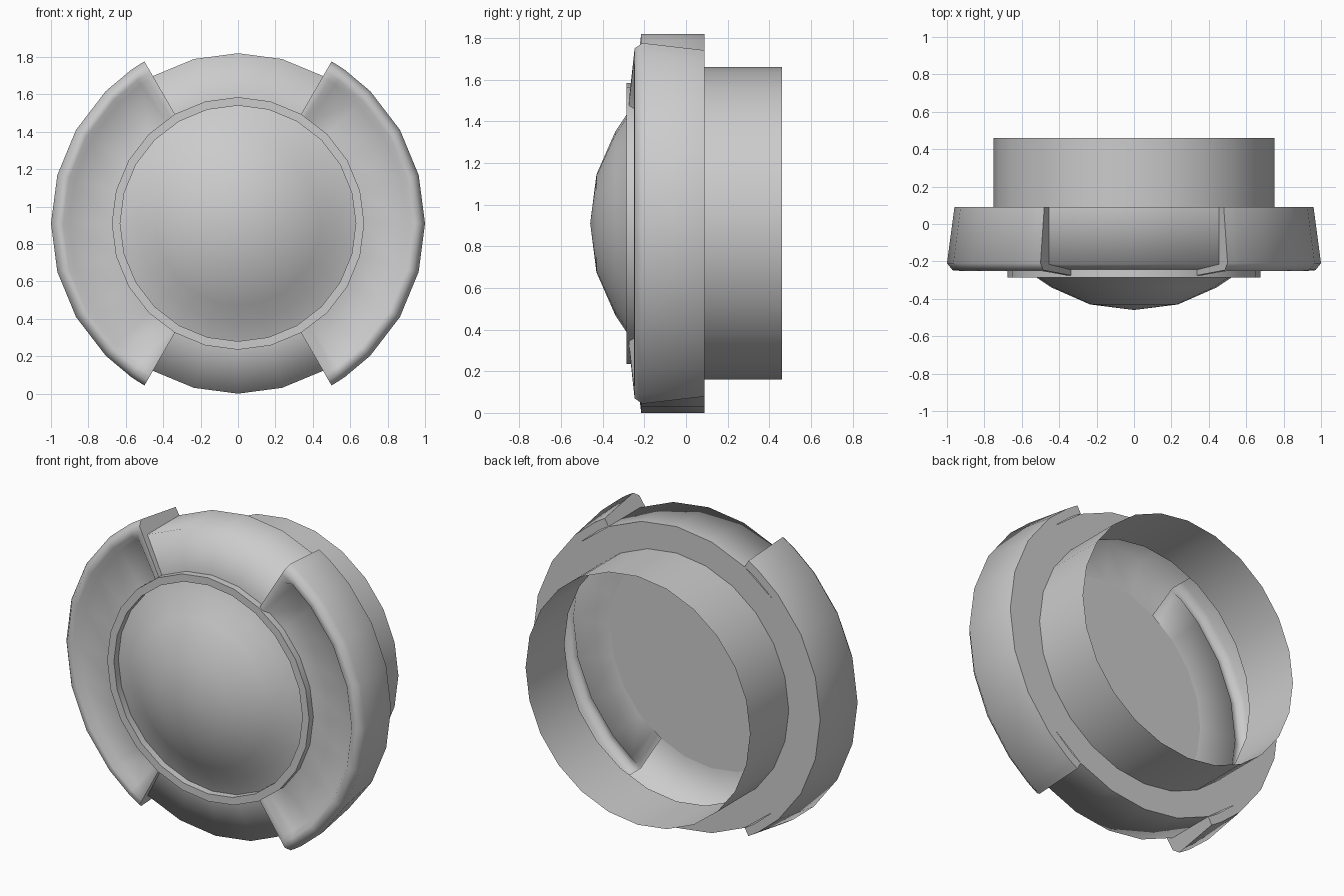
import bpy, bmesh, math

if "Cube" in bpy.data.objects:
    bpy.data.objects.remove(bpy.data.objects["Cube"])

CZ = 0.91          # height of the round axis
STEP = 15          # 24-sided rounds


def point(r, y, deg):
    a = math.radians(deg)
    return (r * math.cos(a), y, CZ + r * math.sin(a))


def finish(bm, name, smooth=40):
    bmesh.ops.remove_doubles(bm, verts=bm.verts, dist=1e-4)
    bmesh.ops.recalc_face_normals(bm, faces=bm.faces)
    mesh = bpy.data.meshes.new(name)
    bm.to_mesh(mesh)
    bm.free()
    ob = bpy.data.objects.new(name, mesh)
    bpy.context.collection.objects.link(ob)
    bpy.ops.object.select_all(action='DESELECT')
    ob.select_set(True)
    bpy.context.view_layer.objects.active = ob
    bpy.ops.object.shade_smooth_by_angle(angle=math.radians(smooth))
    return ob


def sweep(bm, columns):
    """Skin a list of (angle, profile) columns; returns the vertex columns."""
    cols = [[bm.verts.new(point(r, y, a)) for r, y in prof] for a, prof in columns]
    for c, d in zip(cols, cols[1:]):
        for i in range(len(c) - 1):
            bm.faces.new((c[i], c[i + 1], d[i + 1], d[i]))
    return cols


def revolve(name, prof, start=0, end=360, smooth=40):
    bm = bmesh.new()
    sweep(bm, [(a, prof) for a in range(start, end + 1, STEP)])
    return finish(bm, name, smooth)


# open rear tube with its flange
revolve("rear_tube", [(0.75, 0.46), (0.75, 0.09), (0.91, 0.09)])

# recessed panels at top and bottom, between the grips
for name, start in (("top_panel", 60), ("bottom_panel", 240)):
    revolve(name, [(0.91, 0.09), (0.91, -0.215), (0.67, -0.245)], start, start + 60, 88)

# side grips: raised rim around a shallow dished floor
outer = [(0.91, 0.09), (0.96, 0.09), (1.0, -0.21), (0.97, -0.247), (0.935, -0.25)]
floor = outer + [(0.905, -0.215), (0.67, -0.245)]
rim = outer + [(0.905, -0.253), (0.67, -0.275)]
for name, mid in (("right_grip", 0), ("left_grip", 180)):
    bm = bmesh.new()
    angles = [-60, -57.5, -55] + list(range(-45, 46, STEP)) + [55, 57.5, 60]
    cols = sweep(bm, [(mid + a, rim if abs(a) > 56 else floor) for a in angles])
    # end walls down to the panels
    for col, a in ((cols[0], -60), (cols[-1], 60)):
        base = [bm.verts.new(point(r, y, mid + a)) for r, y in ((0.67, -0.245), (0.91, -0.215))]
        bm.faces.new(col + base)
    finish(bm, name, 60)

# bezel ring around the dome
revolve("bezel_ring", [(0.675, -0.24), (0.675, -0.285), (0.63, -0.285), (0.63, -0.24)])

# flat plate closing the bezel from behind
bm = bmesh.new()
bm.faces.new([bm.verts.new(point(0.675, -0.24, a)) for a in range(0, 360, STEP)])
finish(bm, "back_plate")

# shallow dome in the centre
revolve("front_dome", [(0.0, -0.46), (0.235, -0.43), (0.44, -0.34),
                       (0.53, -0.28), (0.63, -0.243)])
